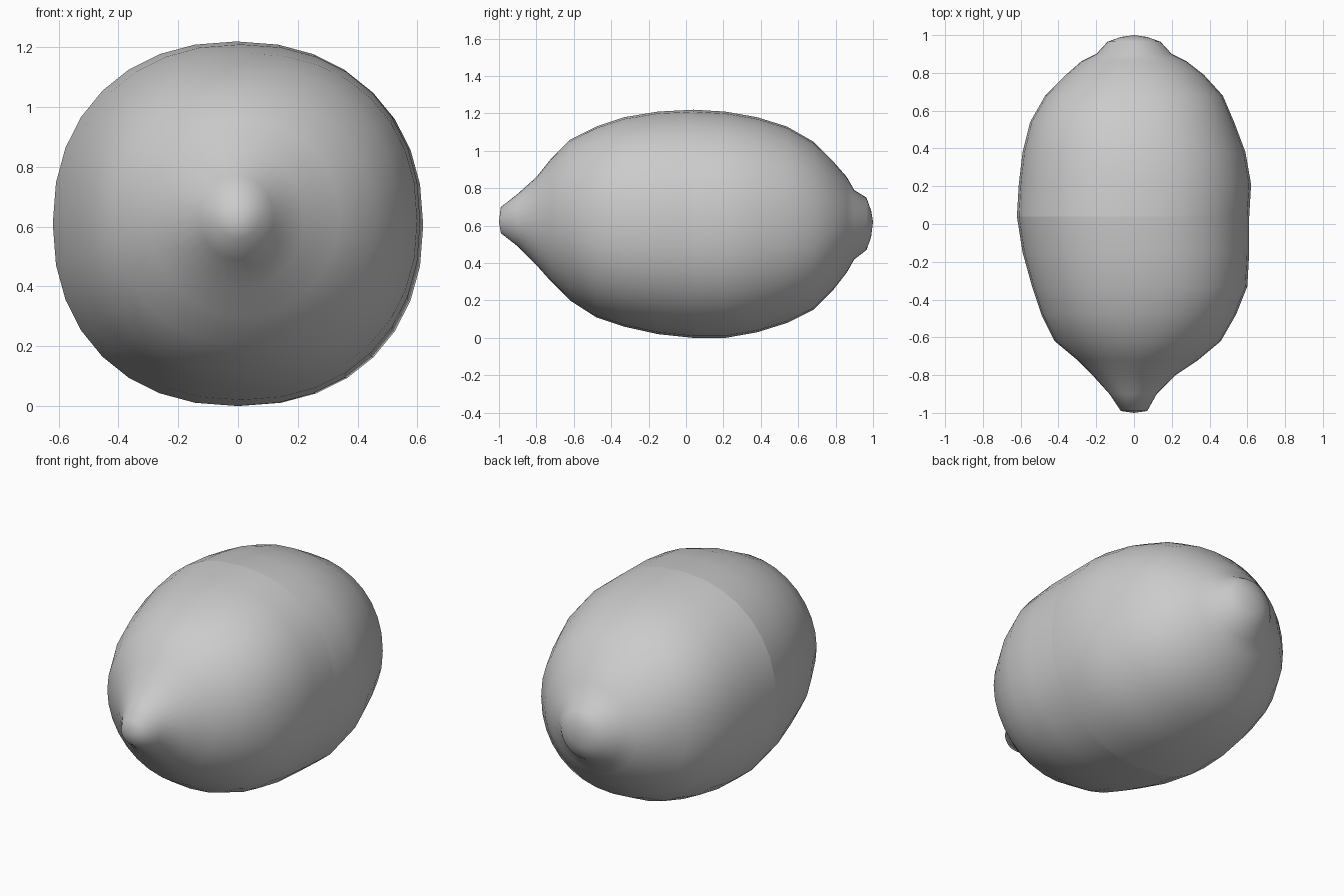
import bpy
import bmesh
from math import cos, sin, pi, copysign

default = bpy.data.objects.get("Cube")
if default:
    bpy.data.objects.remove(default, do_unlink=True)

SIDES = 32
SEAM_Y = 0.04

# Cross-sections along the fruit: y, left edge, right edge, bottom, top
RINGS = [
    (-.99, -.07, .07, .56, .70),
    (-.90, -.13, .12, .49, .77),
    (-.80, -.22, .22, .39, .86),
    (-.72, -.30, .34, .30, .96),
    (-.62, -.42, .46, .20, 1.06),
    (-.48, -.49, .54, .11, 1.13),
    (-.33, -.54, .60, .06, 1.18),
    (-.15, -.59, .61, .02, 1.21),
    (SEAM_Y, -.62, .61, 0, 1.22),
    (.21, -.61, .62, 0, 1.21),
    (.38, -.59, .59, .03, 1.18),
    (.54, -.55, .53, .08, 1.13),
    (.68, -.47, .47, .15, 1.05),
    (.79, -.36, .37, .26, .94),
    (.86, -.28, .28, .35, .86),
    (.90, -.20, .20, .42, .79),
    (.965, -.14, .14, .47, .75),
    (.99, -.07, .07, .54, .68),
]


def flat_material(name, colour):
    mat = bpy.data.materials.new(name)
    mat.use_nodes = True
    mat.diffuse_color = colour
    mat.node_tree.nodes["Principled BSDF"].inputs["Base Color"].default_value = colour
    return mat


def squash(value, power):
    """Round a circle coordinate towards a slightly squarer outline."""
    return copysign(abs(value) ** (2 / power), value)


def add_ring(bm, y, left, right, bottom, top):
    power = 2.2 if right - left > 0.9 else 2
    cx, cz = (left + right) / 2, (bottom + top) / 2
    rx, rz = (right - left) / 2, (top - bottom) / 2
    angles = [2 * pi * i / SIDES for i in range(SIDES)]
    return [bm.verts.new((cx + rx * squash(cos(a), power), y,
                          cz + rz * squash(sin(a), power))) for a in angles]


# Fruit skin: bridge the rings, then close each end with a fan
bm = bmesh.new()
rings = [add_ring(bm, *ring) for ring in RINGS]
for a, b in zip(rings, rings[1:]):
    for i in range(SIDES):
        j = (i + 1) % SIDES
        bm.faces.new((a[i], a[j], b[j], b[i]))
for ring, y in ((rings[0], -1), (rings[-1], 1)):
    tip = bm.verts.new((0, y, .62))
    for i in range(SIDES):
        bm.faces.new((ring[i], ring[(i + 1) % SIDES], tip))
bmesh.ops.recalc_face_normals(bm, faces=bm.faces)

# Smooth skin with a faint seam around the middle
for face in bm.faces:
    face.smooth = True
for edge in bm.edges:
    edge.smooth = not all(abs(v.co.y - SEAM_Y) < 1e-4 for v in edge.verts)

mesh = bpy.data.meshes.new("lemon_skin")
bm.to_mesh(mesh)
bm.free()
mesh.materials.append(flat_material("plain grey", (.6, .6, .6, 1)))
lemon = bpy.data.objects.new("lemon_skin", mesh)
bpy.context.collection.objects.link(lemon)
